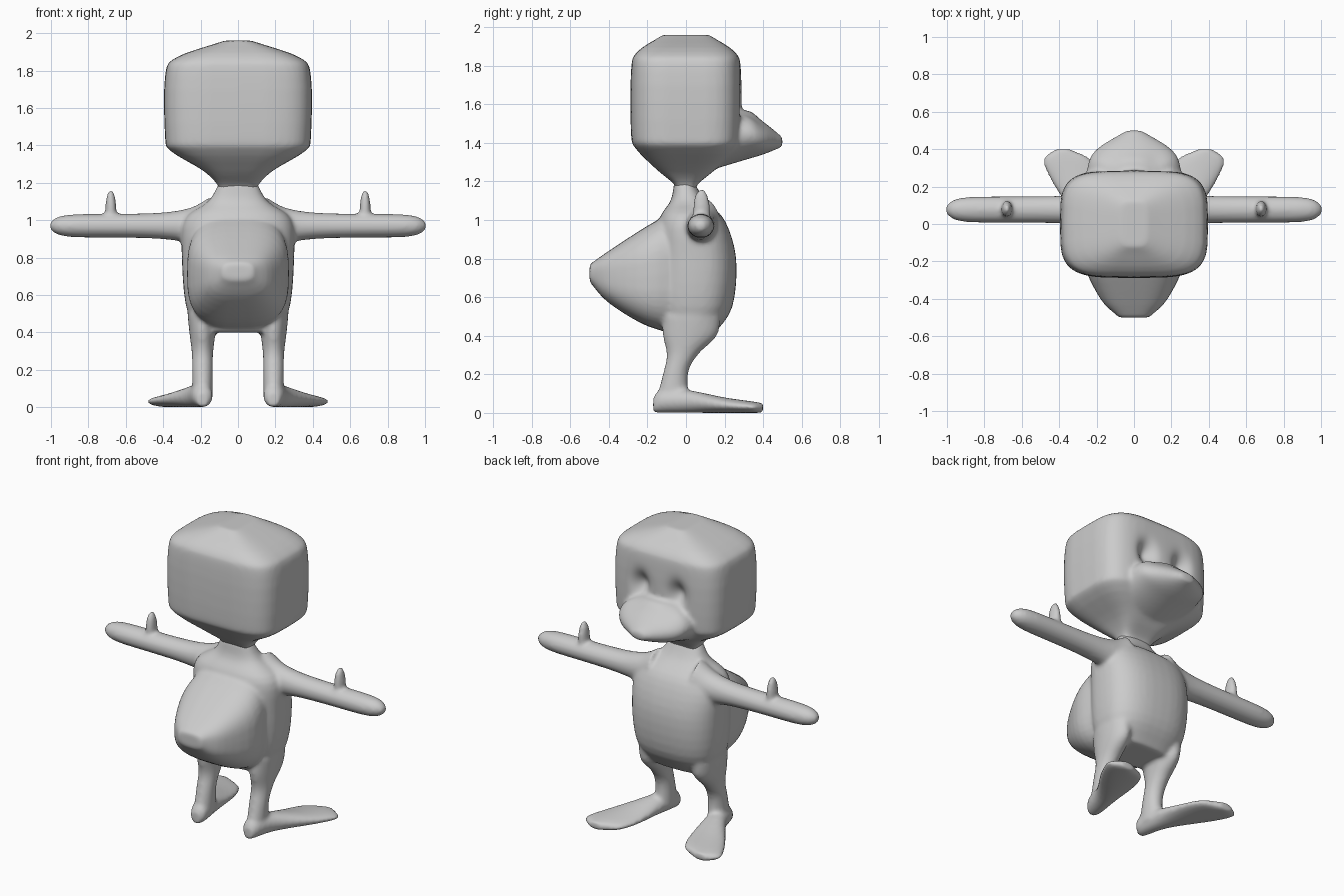
import bpy, bmesh, math
from mathutils import Matrix, Vector

default_cube = bpy.data.objects.get("Cube")
if default_cube:
    bpy.data.objects.remove(default_cube)

colour = (0.6, 0.6, 0.6, 1)
grey = bpy.data.materials.new("plain grey")
grey.use_nodes = True
grey.diffuse_color = colour
grey.node_tree.nodes["Principled BSDF"].inputs["Base Color"].default_value = colour


def resample(rings, steps=4):
    """Smooth spline through the ring values."""
    points = [Vector(ring) for ring in rings]
    first = points[0] * 2 - points[1]
    last = points[-1] * 2 - points[-2]
    points = [first] + points + [last]
    result = []
    for before, start, end, after in zip(points, points[1:], points[2:], points[3:]):
        leaving = (end - before) / 2
        arriving = (after - start) / 2
        for step in range(steps):
            t = step / steps
            ease = t * t * (3 - 2 * t)
            result.append(start.lerp(end, ease) + leaving * t * (1 - t) ** 2
                          - arriving * t * t * (1 - t))
    return result + [points[-2]]


def rounded(value, power):
    return math.copysign(abs(value) ** (2 / power), value)


def loft(bm, axis, rings, power=2, side=1, segments=40):
    """Closed skin; a ring is (position, centre, half width, low, high)."""
    across, upward = [i for i in range(3) if i != axis]
    loops = []
    for position, centre, half, low, high in resample(rings):
        loop = []
        for k in range(segments):
            angle = math.tau * k / segments
            co = Vector()
            co[axis] = position
            co[across] = centre + half * rounded(math.cos(angle), power)
            co[upward] = (low + high + (high - low) * rounded(math.sin(angle), power)) / 2
            co.x *= side
            loop.append(bm.verts.new(co))
        loops.append(loop)
    faces = [bm.faces.new(loops[0]), bm.faces.new(loops[-1])]
    for lower, upper in zip(loops, loops[1:]):
        for k in range(segments):
            faces.append(bm.faces.new((lower[k - 1], lower[k], upper[k], upper[k - 1])))
    bmesh.ops.recalc_face_normals(bm, faces=faces)


def centred(rings):
    """Place (position, half width, low, high) rings on the middle plane."""
    return [(position, 0, half, low, high) for position, half, low, high in rings]


def fuse(name, bm, voxel):
    """Blend overlapping skins into one smooth surface."""
    mesh = bpy.data.meshes.new(name)
    bm.to_mesh(mesh)
    bm.free()
    obj = bpy.data.objects.new(name, mesh)
    bpy.context.collection.objects.link(obj)
    remesh = obj.modifiers.new("blend", "REMESH")
    remesh.mode = "VOXEL"
    remesh.voxel_size = voxel
    soften = obj.modifiers.new("soften", "SMOOTH")
    soften.factor = 0.5
    soften.iterations = 7
    graph = bpy.context.evaluated_depsgraph_get()
    obj.data = bpy.data.meshes.new_from_object(obj.evaluated_get(graph))
    obj.modifiers.clear()
    obj.data.materials.clear()
    obj.data.materials.append(grey)
    obj.data.shade_smooth()
    return obj


def arm_ring(step, steps=16):
    """Tube with a rounded hand end and a flare into the shoulder."""
    along = math.sin(step / steps * math.pi / 2)
    tip = max(0.1, 1 - along ** 16) ** 0.5
    flare = 0.09 * math.exp(-8 * along)
    height = 0.063 * tip + flare
    return (0.15 + 0.855 * along, 0.077, 0.07 * tip + flare / 2.5,
            0.97 - height, 0.97 + height)


body = bmesh.new()

# Torso: height, half width, back, front
torso = [(0.4, 0.22, -0.1, 0.14), (0.55, 0.28, -0.16, 0.24), (0.8, 0.3, -0.16, 0.26),
         (1, 0.29, -0.14, 0.2), (1.1, 0.16, -0.08, 0.1), (1.2, 0.1, -0.06, 0.04)]
loft(body, 2, centred(torso), power=2.6)

# Rump: depth, half width, bottom, top
rump = [(-0.5, 0.08, 0.68, 0.77), (-0.4, 0.18, 0.57, 0.84),
        (-0.2, 0.27, 0.45, 0.97), (0, 0.25, 0.4, 1.08)]
loft(body, 1, centred(rump), power=3)

# Leg: height, half width, back, front
leg = [(0.05, 0.055, -0.16, 0.02), (0.2, 0.055, -0.12, 0.01), (0.3, 0.058, -0.1, 0.06),
       (0.4, 0.07, -0.12, 0.16), (0.5, 0.08, -0.12, 0.18)]

# Webbed foot, turned outwards: depth, half width, top
foot = [(-0.17, 0.03, 0.08), (-0.13, 0.055, 0.12), (0, 0.07, 0.12),
        (0.2, 0.125, 0.08), (0.34, 0.13, 0.06), (0.4, 0.04, 0.05)]

for side in (-1, 1):
    loft(body, 0, [arm_ring(step) for step in range(17)], side=side)
    loft(body, 2, [(z, 0.19, half, back, front) for z, half, back, front in leg], side=side)
    loft(body, 1, [(y, max(0.19, 0.22 + 0.4 * y), half, 0, top) for y, half, top in foot],
         side=side)
    # Thumb
    place = Matrix.Translation((side * 0.68, 0.08, 1.05))
    size = Matrix.Diagonal((0.03, 0.045, 0.115, 1))
    bmesh.ops.create_uvsphere(body, u_segments=24, v_segments=16, radius=1,
                              matrix=place @ size)
fuse("body", body, voxel=0.012)

head = bmesh.new()

# Skull and neck: height, half width, half depth
skull = [(1.1, 0.12, 0.08), (1.17, 0.1, 0.05), (1.26, 0.18, 0.15), (1.37, 0.36, 0.26),
         (1.45, 0.39, 0.285), (1.77, 0.39, 0.285), (1.87, 0.33, 0.255), (1.96, 0.07, 0.12)]
loft(head, 2, [(z, 0, half, -depth, depth) for z, half, depth in skull], power=4)

# Beak: depth, half width, bottom, top
beak = [(0.1, 0.26, 1.25, 1.5), (0.3, 0.25, 1.31, 1.57),
        (0.4, 0.2, 1.34, 1.51), (0.5, 0.04, 1.38, 1.43)]
loft(head, 1, centred(beak))
face = fuse("head", head, voxel=0.012)

# Eye sockets pressed into the face
for vert in face.data.vertices:
    if vert.co.y > 0.15:
        sideways = (abs(vert.co.x) - 0.13) / 0.055
        upwards = (vert.co.z - 1.62) / 0.075
        vert.co.y -= 0.06 * math.exp(-sideways ** 2 - upwards ** 2)
